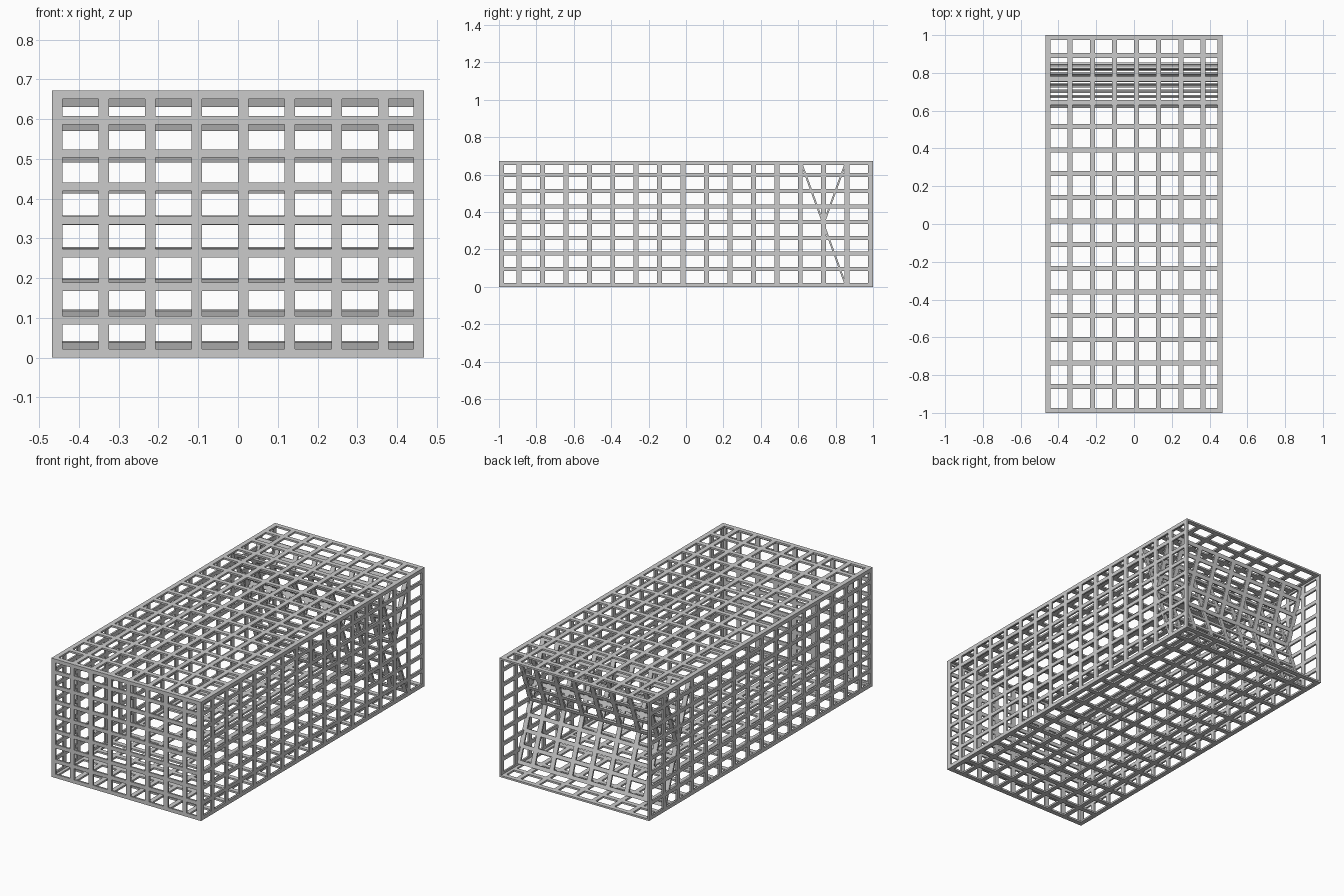
import bpy, bmesh, math
from mathutils import Vector

if "Cube" in bpy.data.objects:
    bpy.data.objects.remove(bpy.data.objects["Cube"])

W, L, H = 0.937, 2.0, 0.672     # overall width, length, height
T = 0.01                        # sheet thickness


def cuts(length, pitch, bar):
    """Alternating bar / opening boundaries, ending in an edge bar."""
    out, p = [], 0.0
    while p + 2 * bar < length:
        out += [p, p + bar]
        p += pitch
    return out + [length - bar, length]


def lattice(name, origin, u_dir, v_dir, us, vs, thick):
    """Flat sheet with rectangular openings, thickened along a vector."""
    o, u, v, n = map(Vector, (origin, u_dir, v_dir, thick))
    bm = bmesh.new()
    g = [[bm.verts.new(o + u * a + v * b) for b in vs] for a in us]
    for i in range(len(us) - 1):
        for j in range(len(vs) - 1):
            if i % 2 and j % 2:
                continue        # opening
            bm.faces.new((g[i][j], g[i + 1][j], g[i + 1][j + 1], g[i][j + 1]))
    ext = bmesh.ops.extrude_face_region(bm, geom=bm.faces[:], use_keep_orig=True)
    new = [e for e in ext["geom"] if isinstance(e, bmesh.types.BMVert)]
    bmesh.ops.translate(bm, vec=n, verts=new)
    bmesh.ops.recalc_face_normals(bm, faces=bm.faces[:])
    me = bpy.data.meshes.new(name)
    bm.to_mesh(me)
    bm.free()
    ob = bpy.data.objects.new(name, me)
    bpy.context.collection.objects.link(ob)
    return ob


xs = cuts(W, 0.1172, 0.0265)
ys = cuts(L, 0.1253, 0.0265)
zs = cuts(H, 0.0838, 0.0212)
X, Y, Z = (1, 0, 0), (0, 1, 0), (0, 0, 1)
hw = W / 2

# Outer cage: floor, lid, front and two sides; the back stays open
lattice("floor_grid", (-hw, -1, 0), X, Y, xs, ys, (0, 0, T))
lattice("lid_grid", (-hw, -1, H), X, Y, xs, ys, (0, 0, -T))
lattice("front_grid", (-hw, -1, 0), X, Z, xs, zs, (0, T, 0))
for side, s in (("left", -1), ("right", 1)):
    lattice(side + "_side_grid", (s * hw, 1, 0), (0, -1, 0), Z, ys, zs, (-s * T, 0, 0))

# Sloping entrance panels: full-height ramp and the half-height flap above it
a = math.radians(20)
mid = Vector((-hw, 0.735, H / 2))
for name, s, rows in (("entrance_ramp", -1, zs), ("entrance_flap", 1, zs[8:])):
    v = Vector((0, s * math.sin(a), math.cos(a)))
    n = Vector((0, math.cos(a), -s * math.sin(a))) * T
    lattice(name, mid - v * H / 2 - n / 2, X, v, xs, rows, n)
